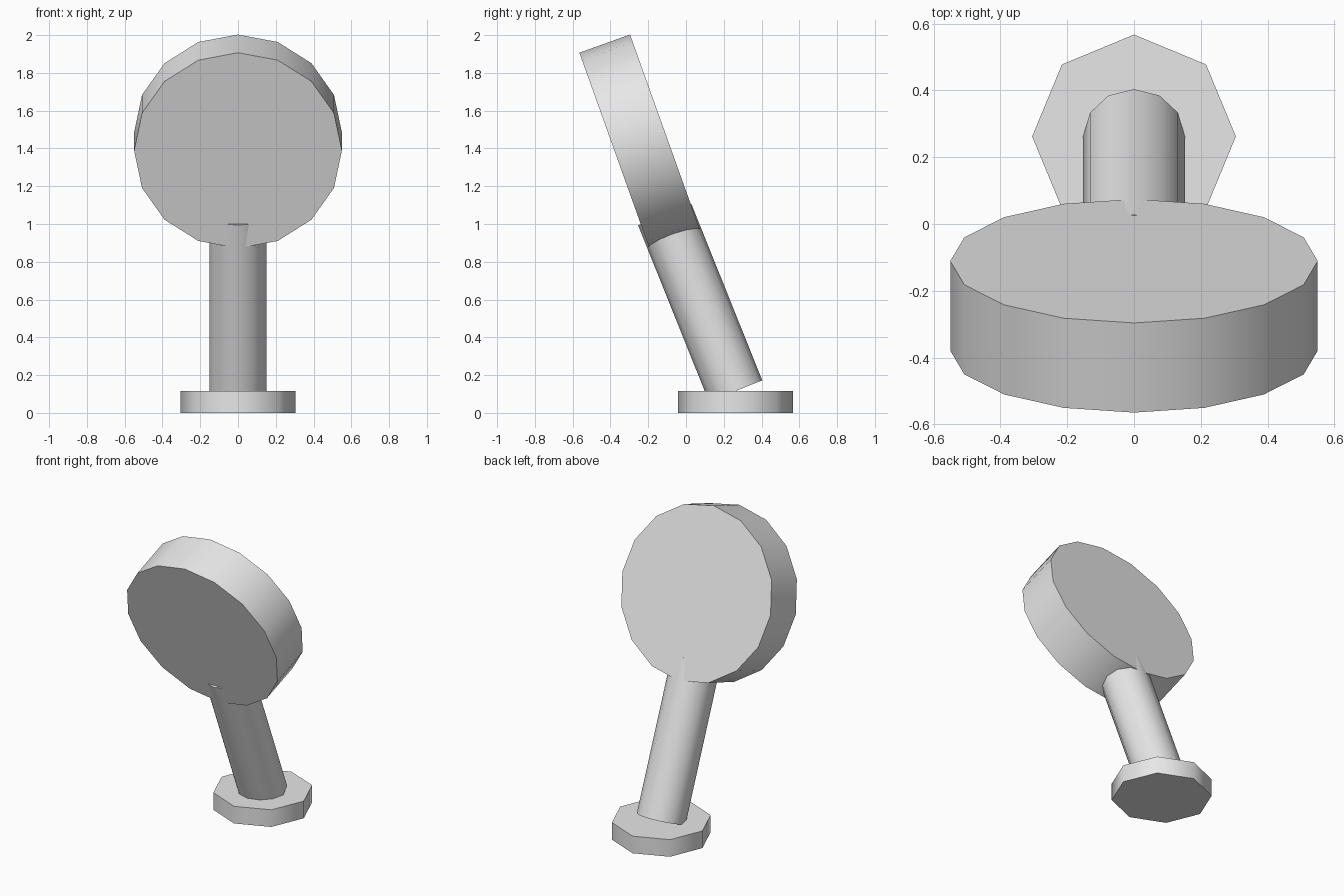
import bpy
from math import radians

default = bpy.data.objects.get("Cube")
if default:
    bpy.data.objects.remove(default, do_unlink=True)

# Single plain grey for every part
grey = bpy.data.materials.new("plain_grey")
grey.use_nodes = True
colour = (0.8, 0.8, 0.8, 1.0)
grey.diffuse_color = colour
grey.node_tree.nodes["Principled BSDF"].inputs["Base Color"].default_value = colour


def drum(name, sides, radius, depth, location, tilt=0.0):
    """Low-poly cylinder tilted about x, with smooth walls and sharp rims."""
    bpy.ops.mesh.primitive_cylinder_add(
        vertices=sides, radius=radius, depth=depth,
        location=location, rotation=(radians(tilt), 0, 0))
    part = bpy.context.object
    part.name = name
    part.data.materials.append(grey)
    bpy.ops.object.shade_smooth_by_angle(angle=radians(60))
    return part


# Octagonal foot standing on the ground
drum("base", 8, 0.305, 0.115, (0, 0.262, 0.0575))

# Stem leaning forward from the middle of the foot
drum("stem", 12, 0.152, 1.007, (0, 0.075, 0.583), 21.9)

# Thick round head facing forward and down
drum("head", 16, 0.55, 0.285, (0, -0.245, 1.437), -70.3)
